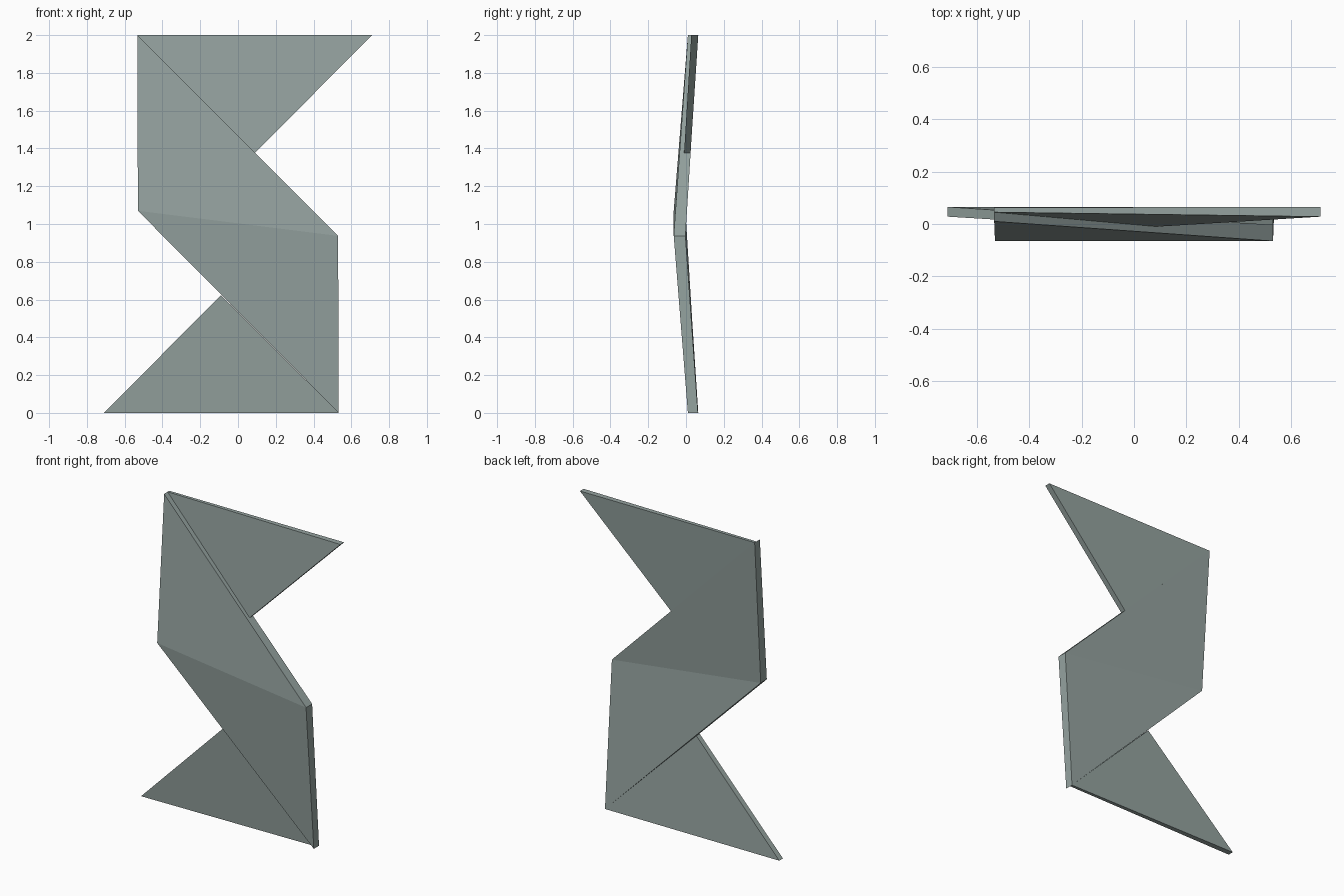
import bpy, bmesh

if "Cube" in bpy.data.objects:
    bpy.data.objects.remove(bpy.data.objects["Cube"])

# one grey-green finish for everything
mat = bpy.data.materials.new("grey green")
mat.diffuse_color = (0.30, 0.365, 0.35, 1)
mat.use_nodes = True
mat.node_tree.nodes["Principled BSDF"].inputs["Base Color"].default_value = mat.diffuse_color


def slab(name, corners, turn, fold=False, open_side=None):
    """Thin panel; each corner is (x, z, front y, back y).
    turn = -1 gives the half-turn copy about the y axis."""
    bm = bmesh.new()
    pts = [(turn * x, 1 + turn * (z - 1), f, b) for x, z, f, b in corners]
    front = [bm.verts.new((x, f, z)) for x, z, f, b in pts]
    back = [bm.verts.new((x, b, z)) for x, z, f, b in pts]
    n = len(pts)
    # a folded panel is creased between corners 1 and 3
    tris = [(0, 1, 3), (1, 2, 3)] if fold else [tuple(range(n))]
    for t in tris:
        bm.faces.new([front[i] for i in t])
        bm.faces.new([back[i] for i in reversed(t)])
    sides = [bm.faces.new((front[i], back[i], back[(i + 1) % n], front[(i + 1) % n]))
             for i in range(n)]
    bmesh.ops.recalc_face_normals(bm, faces=bm.faces[:])
    # drop the hidden wall where a flap meets the body
    if open_side is not None:
        bmesh.ops.delete(bm, geom=[sides[open_side]], context='FACES_ONLY')
    me = bpy.data.meshes.new(name)
    bm.to_mesh(me)
    bm.free()
    me.materials.append(mat)
    ob = bpy.data.objects.new(name, me)
    bpy.context.collection.objects.link(ob)


# central folded band
slab("folded_body", [(-0.533, 2.0, 0.010, 0.063), (0.53, 0.937, -0.065, -0.003),
                     (0.533, 0.0, 0.010, 0.063), (-0.53, 1.07, -0.065, -0.003)],
     1, fold=True)

# recessed triangular flaps, top right and bottom left
flap = [(-0.533, 2.0, 0.045, 0.063), (0.71, 2.0, 0.028, 0.065),
        (0.09, 1.377, -0.010, 0.024)]
for name, turn in (("upper_flap", 1), ("lower_flap", -1)):
    slab(name, flap, turn, open_side=2)
